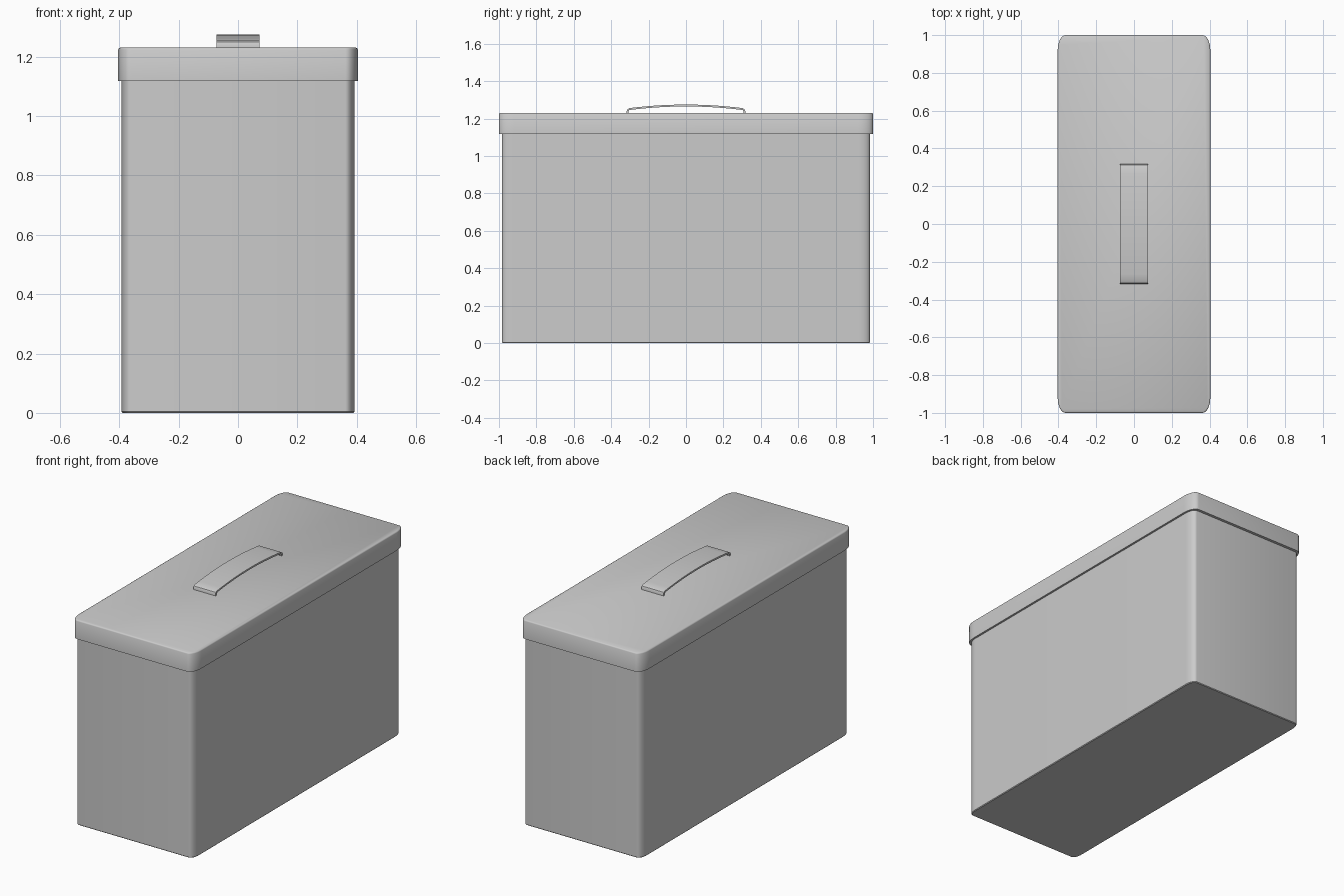
import bpy, bmesh, math
from mathutils import Vector

if "Cube" in bpy.data.objects:
    bpy.data.objects.remove(bpy.data.objects["Cube"])


def finish(name, bm):
    bmesh.ops.recalc_face_normals(bm, faces=bm.faces)
    mesh = bpy.data.meshes.new(name)
    bm.to_mesh(mesh)
    bm.free()
    ob = bpy.data.objects.new(name, mesh)
    bpy.context.collection.objects.link(ob)
    bpy.ops.object.select_all(action='DESELECT')
    ob.select_set(True)
    bpy.context.view_layer.objects.active = ob
    bpy.ops.object.shade_smooth_by_angle(angle=math.radians(35))
    return ob


def bridge(bm, a, b):
    for i in range(len(a)):
        j = (i + 1) % len(a)
        bm.faces.new((a[i], a[j], b[j], b[i]))


def rounded_box(name, hx, hy, rx, ry, layers, steps=8):
    """Stack of rounded-rectangle rings; layers are (z, inset)."""
    bm = bmesh.new()
    rings = []
    for z, inset in layers:
        ring = []
        for q, (sx, sy) in enumerate([(1, 1), (-1, 1), (-1, -1), (1, -1)]):
            for k in range(steps + 1):
                a = math.pi / 2 * (q + k / steps)
                ring.append(bm.verts.new((
                    sx * (hx - rx) + (rx - inset) * math.cos(a),
                    sy * (hy - ry) + (ry - inset) * math.sin(a), z)))
        rings.append(ring)
    for a, b in zip(rings, rings[1:]):
        bridge(bm, a, b)
    bm.faces.new(rings[0])
    bm.faces.new(rings[-1])
    return finish(name, bm)


# Tin body and overhanging lid with softened top edge
rounded_box("tin_body", 0.392, 0.983, 0.03, 0.06,
            [(0, 0.004), (0.004, 0), (1.13, 0)])
rounded_box("lid", 0.404, 1.0, 0.042, 0.08,
            [(1.118, 0), (1.224, 0), (1.228, 0.002), (1.231, 0.007)])

# Arched strap handle: centre line with short turned-down ends
half = [(0.312, 1.228), (0.312, 1.240), (0.309, 1.247), (0.302, 1.251)]
arch = [(y, 1.270 - 0.019 * (y / 0.302) ** 2)
        for y in [0.302 * (1 - i / 8) for i in range(1, 16)]]
path = [Vector(p) for p in half + arch + [(-y, z) for y, z in reversed(half)]]
bm = bmesh.new()
sections = []
for i, p in enumerate(path):
    t = (path[min(i + 1, len(path) - 1)] - path[max(i - 1, 0)]).normalized()
    n = Vector((t.y, -t.x)) * 0.005
    sections.append([bm.verts.new((x, p.x + s * n.x, p.y + s * n.y))
                     for x, s in [(-0.073, 1), (0.073, 1), (0.073, -1), (-0.073, -1)]])
for a, b in zip(sections, sections[1:]):
    bridge(bm, a, b)
bm.faces.new(sections[0])
bm.faces.new(sections[-1])
finish("handle", bm)
